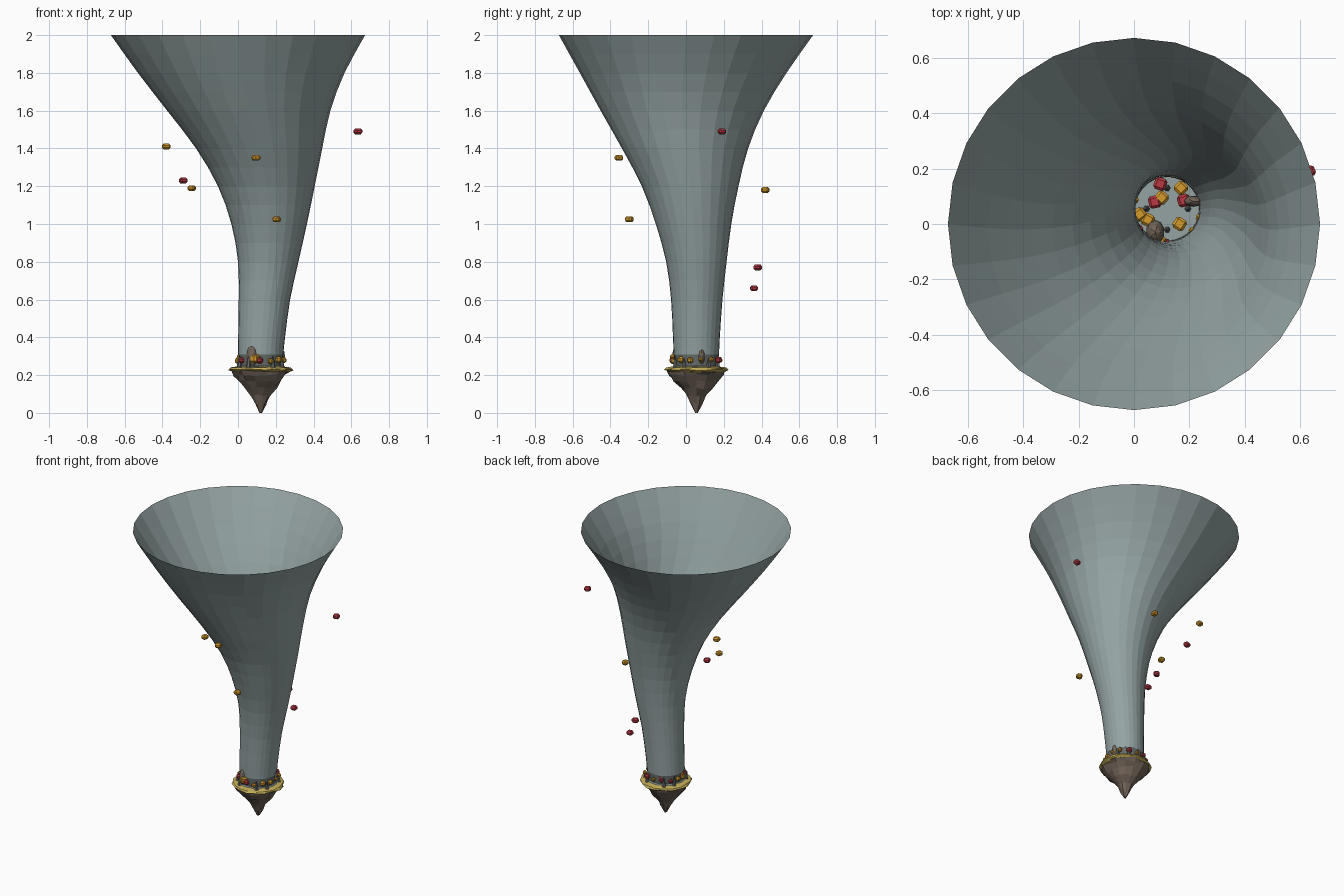
import bpy, bmesh, math, random
from mathutils import Vector, Matrix

random.seed(4)
if "Cube" in bpy.data.objects:
    bpy.data.objects.remove(bpy.data.objects["Cube"])

CX, CY = 0.12, 0.055  # axis of the island


def material(name, rgb):
    m = bpy.data.materials.new(name)
    m.use_nodes = True
    m.diffuse_color = (*rgb, 1)
    m.node_tree.nodes["Principled BSDF"].inputs["Base Color"].default_value = (*rgb, 1)
    return m


STORM = material("storm grey", (0.30, 0.37, 0.37))
ROCK = material("dark rock", (0.17, 0.13, 0.10))
SAND = material("sand yellow", (0.56, 0.43, 0.10))
RED = material("crate red", (0.48, 0.04, 0.055))
ORANGE = material("crate orange", (0.66, 0.33, 0.025))
STONE = material("stone grey", (0.13, 0.15, 0.14))
BROWN = material("mound brown", (0.17, 0.13, 0.10))


def finish(bm, name, mat):
    mesh = bpy.data.meshes.new(name)
    bm.to_mesh(mesh)
    bm.free()
    mesh.materials.append(mat)
    obj = bpy.data.objects.new(name, mesh)
    bpy.context.collection.objects.link(obj)
    return obj


def loft(name, rings, sides, mat, rough=0.0, caps=(False, False)):
    """Skin a stack of rings given as (x, y, z, radius)."""
    bm = bmesh.new()
    loops = []
    for x, y, z, r in rings:
        loop = []
        for i in range(sides):
            a = math.tau * i / sides
            k = r * (1 + random.uniform(-rough, rough))
            dz = random.uniform(-rough, rough) * 0.08
            loop.append(bm.verts.new((x + k * math.cos(a), y + k * math.sin(a), max(0, z + dz))))
        loops.append(loop)
    for low, high in zip(loops, loops[1:]):
        for i in range(sides):
            j = (i + 1) % sides
            bm.faces.new((low[i], low[j], high[j], high[i]))
    if caps[0]:
        bm.faces.new(loops[0][::-1])
    if caps[1]:
        bm.faces.new(loops[-1])
    return finish(bm, name, mat)


def smooth_path(pts, steps):
    """Catmull-Rom subdivision of the control rings."""
    p = [Vector(q) for q in pts]
    p = [2 * p[0] - p[1]] + p + [2 * p[-1] - p[-2]]
    out = []
    for a, b, c, d in zip(p, p[1:], p[2:], p[3:]):
        for s in range(steps):
            t = s / steps
            out.append(0.5 * (2 * b + (c - a) * t + (2 * a - 5 * b + 4 * c - d) * t ** 2
                              + (3 * b - a - 3 * c + d) * t ** 3))
    return out + [p[-2]]


# Bent whirlwind funnel: x, y, z, radius
FUNNEL = [
    (.12, .055, .31, .12), (.125, .055, .4, .124), (.14, .057, .6, .136),
    (.16, .055, .8, .16), (.165, .04, 1.0, .2), (.15, .022, 1.2, .256),
    (.112, -.005, 1.4, .334), (.057, -.02, 1.6, .432), (.017, -.015, 1.8, .547),
    (0, 0, 2.0, .673)]
loft("whirlwind_funnel", smooth_path(FUNNEL, 2), 28, STORM)

# Collar and floor below the funnel
loft("funnel_collar", [(CX, CY, .24, .115), (CX, CY, .31, .119)], 28, STONE)
loft("town_floor", [(CX, CY, .245, .125), (CX, CY, .252, .12)], 28, STORM, caps=(False, True))

# Floating island: rough rock cone under a sandy rim
CONE = [(0, .008), (.05, .03), (.09, .05), (.13, .083), (.17, .118), (.2, .142), (.22, .15)]
loft("island_rock", [(CX, CY, z, r) for z, r in CONE], 14, ROCK, 0.1, (True, True))
RIM = [(.217, .145), (.228, .168), (.238, .16), (.246, .12)]
loft("island_rim", [(CX, CY, z, r) for z, r in RIM], 18, SAND, 0.045, (True, True))


def crate(name, loc, mat, size=(.042, .038, .03)):
    bm = bmesh.new()
    bmesh.ops.create_cube(bm, size=1)
    bmesh.ops.scale(bm, verts=bm.verts, vec=size)
    bmesh.ops.bevel(bm, geom=bm.edges[:], offset=.009, segments=1, affect='EDGES')
    turn = Matrix.Rotation(random.uniform(0, 1.5), 4, 'Z')
    bmesh.ops.transform(bm, matrix=Matrix.Translation(loc) @ turn, verts=bm.verts)
    finish(bm, name, mat)


# Debris circling the funnel
for p in [(-.38, .2, 1.41), (-.245, -.02, 1.19), (.095, -.355, 1.35),
          (.205, -.3, 1.025), (.18, .42, 1.18)]:
    crate("flying_crate_orange", p, ORANGE)
for p in [(.635, .19, 1.49), (-.29, .18, 1.23), (.13, .38, .77), (.185, .36, .66)]:
    crate("flying_crate_red", p, RED)

# Crates on the island
BOX = (.045, .045, .045)
for x, y in [(.17, .13), (.1, .095), (.02, .035), (.05, .015), (.165, 0), (.09, -.06)]:
    crate("town_crate_orange", (x, y, .287), ORANGE, BOX)
for x, y in [(.095, .145), (.075, .08), (.18, .085)]:
    crate("town_crate_red", (x, y, .287), RED, BOX)
for i in range(14):
    a = math.tau * (i + .4) / 14
    r = random.uniform(.122, .135)
    s = random.uniform(.022, .034)
    spot = (CX + r * math.cos(a), CY + r * math.sin(a), .272 + random.uniform(0, .012))
    crate("rim_crate", spot, RED if i in (2, 4, 5, 8, 10) else ORANGE, (s, s, s))

# Pointed stones between the crates
for i in range(12):
    a = math.tau * i / 12
    r = .13 if i % 3 else .075
    x, y = CX + r * math.cos(a), CY + r * math.sin(a)
    h = random.uniform(.045, .07)
    loft("pointed_stone", [(x, y, .24, .014), (x, y, .24 + h * .6, .008), (x, y, .24 + h, .001)],
         6, STONE)

# Mounds poking through the funnel wall
for x, y, rx, ry, top in [(.077, -.03, .034, .045, .37), (.215, .082, .035, .02, .35)]:
    bm = bmesh.new()
    bmesh.ops.create_icosphere(bm, subdivisions=2, radius=1)
    bmesh.ops.scale(bm, verts=bm.verts, vec=(rx, ry, top - .3))
    bmesh.ops.translate(bm, verts=bm.verts, vec=(x, y, .3))
    finish(bm, "brown_mound", BROWN)
